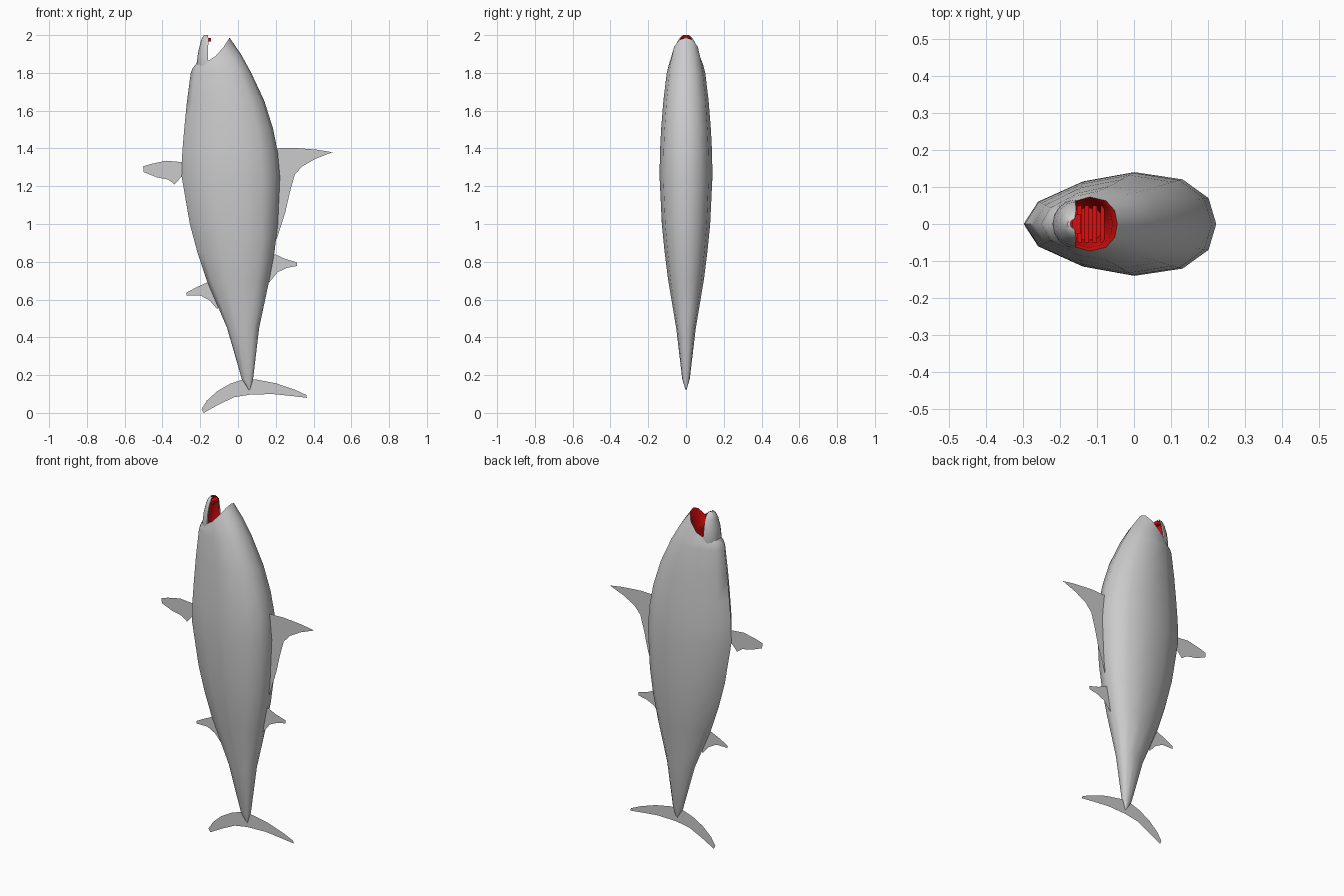
import bpy, bmesh, math

if "Cube" in bpy.data.objects:
    bpy.data.objects.remove(bpy.data.objects["Cube"])


def material(name, rgb):
    m = bpy.data.materials.new(name)
    m.diffuse_color = (*rgb, 1)
    m.use_nodes = True
    m.node_tree.nodes["Principled BSDF"].inputs["Base Color"].default_value = m.diffuse_color
    return m


GREY = material("skin grey", (0.6, 0.6, 0.6))
RED = material("mouth red", (0.7, 0.004, 0.004))


def make_object(name, bm, mats, smooth=None):
    me = bpy.data.meshes.new(name)
    bm.to_mesh(me)
    bm.free()
    ob = bpy.data.objects.new(name, me)
    bpy.context.collection.objects.link(ob)
    for m in mats:
        me.materials.append(m)
    if smooth:
        bpy.ops.object.select_all(action='DESELECT')
        ob.select_set(True)
        bpy.context.view_layer.objects.active = ob
        bpy.ops.object.shade_smooth_by_angle(angle=math.radians(smooth))
    return ob


def loft(name, rings, is_red, smooth):
    """Skin a list of closed rings; is_red(ring, side) picks the colour."""
    bm = bmesh.new()
    vs = [[bm.verts.new(p) for p in r] for r in rings]
    n = len(rings[0])
    for k in range(len(vs) - 1):
        for i in range(n):
            j = (i + 1) % n
            f = bm.faces.new((vs[k][i], vs[k][j], vs[k + 1][j], vs[k + 1][i]))
            f.material_index = int(is_red(k, i))
    bm.faces.new(vs[0][::-1])
    cap = bm.faces.new(vs[-1])
    cap.material_index = int(is_red(len(vs) - 2, 0))
    return make_object(name, bm, (GREY, RED), smooth)


# Body: twelve-sided section, as (x fraction, y fraction)
half = [(1, 0), (.92, .5), (.65, .86), (.15, 1), (-.385, .82), (-.85, .43), (-1, 0)]
section = half + [(t, -w) for t, w in half[-2:0:-1]]


def body_ring(xl, zl, xr, zr, hy):
    return [((xl + xr) / 2 + t * (xr - xl) / 2, w * hy,
             zl + (zr - zl) * ((t + 1) / 2) ** 2.3) for t, w in section]


# belly x, back x, half width at each height
levels = [(.12, .058, .062, .002), (.18, .02, .08, .02), (.45, -.058, .112, .052),
          (.7, -.165, .165, .094), (.85, -.215, .193, .113), (1.0, -.255, .211, .128),
          (1.25, -.298, .222, .14), (1.38, -.295, .21, .138), (1.5, -.285, .187, .132),
          (1.65, -.27, .14, .12), (1.8, -.25, .07, .102)]
rings = [body_ring(xl, z, xr, z, hy) for z, xl, xr, hy in levels]
rings += [body_ring(-.24, 1.825, .015, 1.9, .09),    # tilted rings up to the lip
          body_ring(-.22, 1.85, -.045, 1.987, .073),
          body_ring(-.205, 1.83, -.058, 1.955, .064),  # mouth lining going down
          body_ring(-.19, 1.72, -.08, 1.74, .045)]
lip = len(rings) - 3
loft("body", rings, lambda k, i: k >= lip, 60)

# Lower jaw: an upright scoop with a red inside
jaw = []
for z, x, depth, hy in [(1.79, -.157, .05, .06), (1.85, -.157, .062, .066), (1.91, -.159, .052, .06),
                        (1.96, -.157, .042, .048), (1.985, -.157, .034, .034), (2.0, -.16, .02, .016)]:
    arc = [math.radians(90 + 180 * s / 8) for s in range(9)]
    outer = [(x + depth * math.cos(a), hy * math.sin(a), z) for a in arc]
    inner = [(x + .6 * depth * math.cos(a), .8 * hy * math.sin(a), z) for a in reversed(arc)]
    jaw.append(outer + inner)
jaw_ob = loft("lower_jaw", jaw, lambda k, i: 9 <= i <= 16, 50)
jaw_ob.data.polygons[len(jaw_ob.data.polygons) - 1].material_index = 0


# Red ridges in the mouth
def box(name, loc, size):
    bm = bmesh.new()
    bmesh.ops.create_cube(bm, size=1)
    for v in bm.verts:
        v.co = [l + c * s for l, c, s in zip(loc, v.co, size)]
    make_object(name, bm, (RED,))


box("jaw_ridge", (-.155, 0, 1.975), (.024, .05, .02))
for k in range(4):
    box("mouth_ridge", (-.085 - .021 * k, 0, 1.84 - .025 * k), (.012, .1, .06))


# Fins: flat sheets on the centre plane
def fin(name, outline):
    bm = bmesh.new()
    bm.faces.new([bm.verts.new((x, 0, z)) for x, z in outline])
    make_object(name, bm, (GREY,))


fin("large_back_fin", [(.18, 1.4), (.3, 1.403), (.42, 1.393), (.5, 1.38), (.41, 1.345), (.34, 1.305),
                       (.3, 1.26), (.275, 1.17), (.25, 1.06), (.205, .92), (.18, .95)])
fin("small_back_fin", [(.16, .84), (.2, .838), (.25, .815), (.312, .797), (.312, .778), (.26, .768),
                       (.21, .745), (.165, .69), (.14, .7)])
fin("chest_fin", [(-.27, 1.325), (-.38, 1.335), (-.46, 1.318), (-.502, 1.305), (-.5, 1.275),
                  (-.43, 1.247), (-.37, 1.235), (-.335, 1.21), (-.3, 1.25), (-.27, 1.25)])
fin("belly_fin", [(-.13, .695), (-.165, .69), (-.22, .665), (-.272, .637), (-.272, .622), (-.2, .622),
                  (-.15, .595), (-.11, .55), (-.09, .58)])
fin("tail_fin", [(-.182, 0), (-.193, .02), (-.165, .065), (-.11, .115), (-.04, .155), (.03, .178),
                 (.1, .176), (.2, .157), (.3, .123), (.362, .095), (.365, .08), (.28, .09),
                 (.18, .1), (.06, .096), (-.02, .083), (-.1, .045)])
